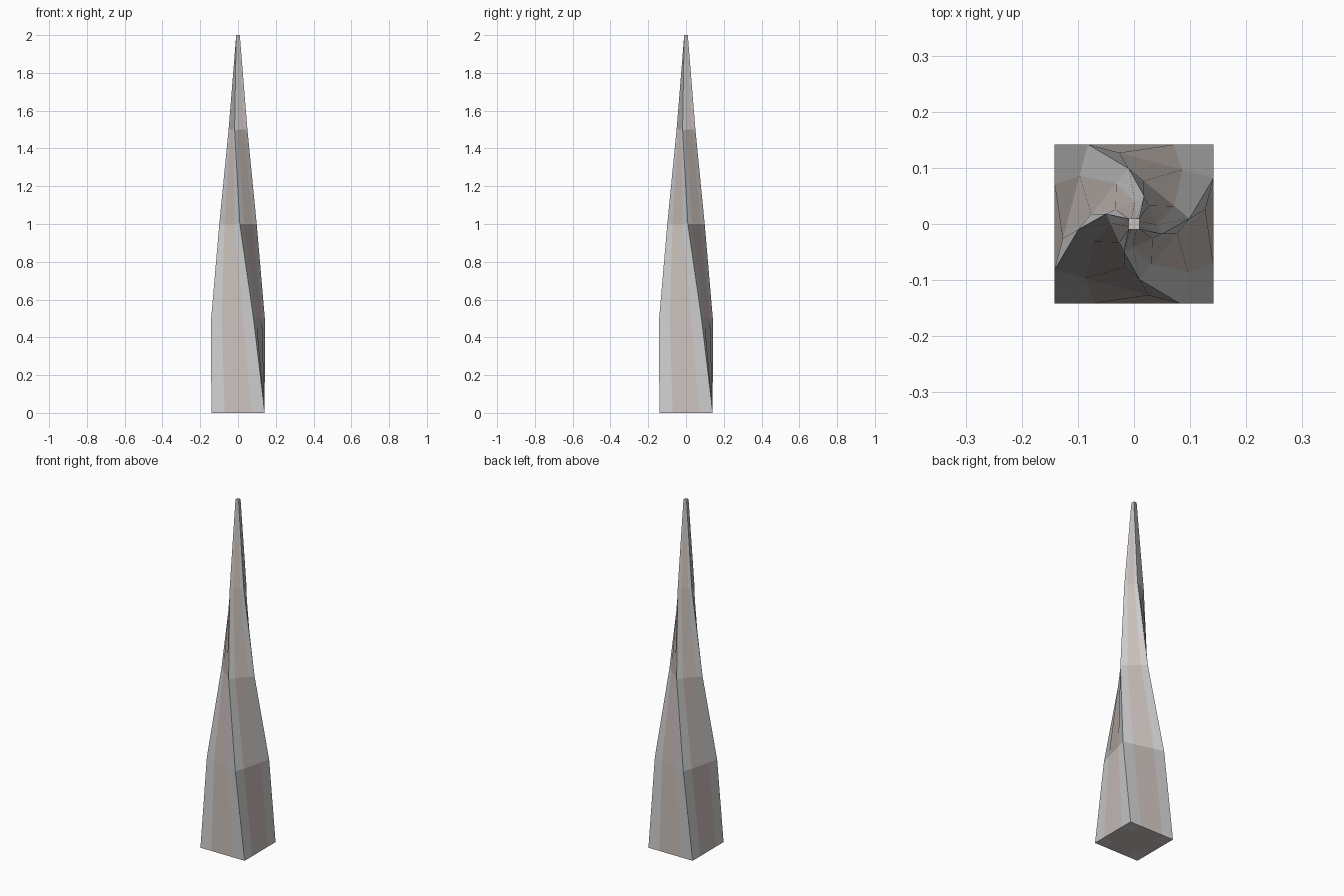
import bpy, bmesh, math

if "Cube" in bpy.data.objects:
    bpy.data.objects.remove(bpy.data.objects["Cube"])

# height, corner radius, clockwise twist in degrees
LEVELS = [(0, .2, 0), (.5, .164, 15), (1, .0995, 39.5), (1.5, .053, 65), (2, .0135, 90)]
STEPS = (-1, -.5, .5, 1)

brown = bpy.data.materials.new("warm_grey")
brown.diffuse_color = (.58, .52, .49, 1)
brown.use_nodes = True
brown.node_tree.nodes["Principled BSDF"].inputs["Base Color"].default_value = brown.diffuse_color
grey = bpy.data.materials.new("light_grey")
grey.diffuse_color = (.8, .8, .8, 1)
grey.use_nodes = True
grey.node_tree.nodes["Principled BSDF"].inputs["Base Color"].default_value = grey.diffuse_color

bm = bmesh.new()


def point(level, u, v):
    z, r, twist = level
    h, a = r / math.sqrt(2), math.radians(-twist)
    return bm.verts.new((h * (u * math.cos(a) - v * math.sin(a)),
                         h * (u * math.sin(a) + v * math.cos(a)), z))


def ring_keys():
    # counter-clockwise perimeter of the 4 x 4 section
    return ([(i, 0) for i in range(3)] + [(3, i) for i in range(3)]
            + [(3 - i, 3) for i in range(3)] + [(0, 3 - i) for i in range(3)])


# twisted sides: a middle strip on each face, light strips by the corners
keys = ring_keys()
rings = [{k: point(l, STEPS[k[0]], STEPS[k[1]]) for k in keys} for l in LEVELS]
for a, b in zip(rings, rings[1:]):
    for i, k in enumerate(keys):
        n = keys[(i + 1) % 12]
        f = bm.faces.new((a[k], a[n], b[n], b[k]))
        f.material_index = 0 if i % 3 == 1 else 1

# end caps: middle cross with four corner squares
for ring, level, top in ((rings[0], LEVELS[0], False), (rings[-1], LEVELS[-1], True)):
    for k in ((1, 1), (2, 1), (1, 2), (2, 2)):
        ring[k] = point(level, STEPS[k[0]], STEPS[k[1]])
    for i in range(3):
        for j in range(3):
            q = [ring[k] for k in ((i, j), (i + 1, j), (i + 1, j + 1), (i, j + 1))]
            f = bm.faces.new(q if top else q[::-1])
            f.material_index = 1 if i != 1 and j != 1 else 0

bmesh.ops.recalc_face_normals(bm, faces=bm.faces)
mesh = bpy.data.meshes.new("twisted_spire")
bm.to_mesh(mesh)
bm.free()
mesh.materials.append(brown)
mesh.materials.append(grey)
spire = bpy.data.objects.new("twisted_spire", mesh)
bpy.context.collection.objects.link(spire)
